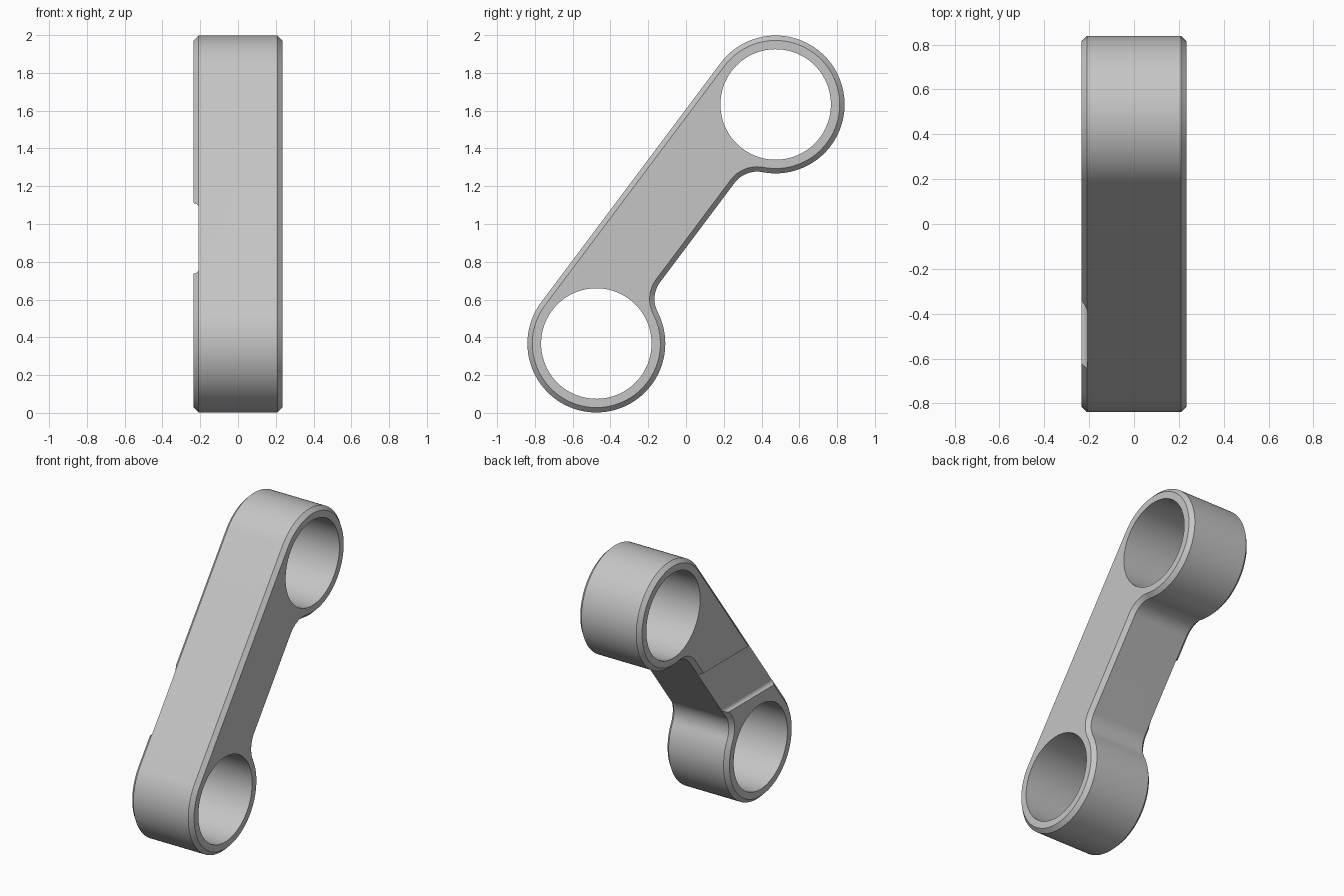
import bpy, bmesh
from math import sin, cos, pi, atan2, sqrt, radians
from mathutils import Vector

if "Cube" in bpy.data.objects:
    bpy.data.objects.remove(bpy.data.objects["Cube"])

HALF_SPAN = 0.791      # half the distance between the ring centres
RING, HOLE = 0.365, 0.2925
WEB, FILLET = 0.075, 0.15
HALF_WIDTH, CHAMFER = 0.235, 0.026
ALONG, ACROSS = Vector((0, 0.6, 0.8)), Vector((0, 0.8, -0.6))
MIDDLE = Vector((0, 0, 1))


def place(x, u, v):
    """Point at width x, distance u along the arm and v across it."""
    return MIDDLE + Vector((x, 0, 0)) + ALONG * u + ACROSS * v


def arc(cu, cv, radius, start, end, steps):
    angles = [start + (end - start) * i / steps for i in range(steps + 1)]
    return [(cu + radius * cos(t), cv + radius * sin(t)) for t in angles]


def outline(inset=0):
    """Arm outline: two rings, one tangent edge and one filleted edge."""
    fu, fv = sqrt((RING + FILLET) ** 2 - (WEB + FILLET) ** 2), WEB + FILLET
    turn = atan2(fv, fu)
    half = arc(-HALF_SPAN, 0, RING - inset, 1.5 * pi, turn, 64)
    half += arc(fu - HALF_SPAN, fv, FILLET + inset, pi + turn, 1.5 * pi, 16)[1:]
    return half + [(-u, v) for u, v in reversed(half)]


def loft(name, loops):
    """Closed solid through matching loops of points."""
    bm = bmesh.new()
    rings = [[bm.verts.new(p) for p in loop] for loop in loops]
    for a, b in zip(rings, rings[1:]):
        for i in range(len(a)):
            j = (i + 1) % len(a)
            bm.faces.new((a[i], a[j], b[j], b[i]))
    bm.faces.new(rings[0])
    bm.faces.new(rings[-1])
    bmesh.ops.recalc_face_normals(bm, faces=bm.faces)
    mesh = bpy.data.meshes.new(name)
    bm.to_mesh(mesh)
    bm.free()
    obj = bpy.data.objects.new(name, mesh)
    bpy.context.collection.objects.link(obj)
    return obj


def cut(target, cutter):
    mod = target.modifiers.new("cut", 'BOOLEAN')
    mod.operation, mod.solver, mod.object = 'DIFFERENCE', 'EXACT', cutter
    bpy.context.view_layer.objects.active = target
    bpy.ops.object.modifier_apply(modifier=mod.name)
    bpy.data.objects.remove(cutter)


# Arm body with chamfered outer edges
sections = [(-HALF_WIDTH, CHAMFER), (CHAMFER - HALF_WIDTH, 0),
            (HALF_WIDTH - CHAMFER, 0), (HALF_WIDTH, CHAMFER)]
arm = loft("link_arm", [[place(x, u, v) for u, v in outline(inset)]
                        for x, inset in sections])

# Bores through both rings
for side in (-1, 1):
    circle = arc(side * HALF_SPAN, 0, HOLE, 0, 2 * pi, 96)[:-1]
    cut(arm, loft("bore_cutter", [[place(x, u, v) for u, v in circle]
                                  for x in (-1, 1)]))

# Shallow horizontal recess with rounded corners on the right face
floor, low, high, r = -0.208, 0.738, 1.11, 0.025
corners = arc(floor - r, high - r, r, pi / 2, 0, 5) + arc(floor - r, low + r, r, 0, -pi / 2, 5)
section = [(-0.4, high)] + corners + [(-0.4, low)]
cut(arm, loft("recess_cutter", [[Vector((x, y, z)) for x, z in section]
                                for y in (-1.2, 1.2)]))

# Grey metal
grey = bpy.data.materials.new("light_grey_metal")
grey.use_nodes = True
colour = (0.56, 0.56, 0.56, 1)
grey.diffuse_color = colour
grey.node_tree.nodes["Principled BSDF"].inputs["Base Color"].default_value = colour
arm.data.materials.clear()
arm.data.materials.append(grey)

bpy.ops.object.select_all(action='DESELECT')
arm.select_set(True)
bpy.context.view_layer.objects.active = arm
bpy.ops.object.shade_smooth_by_angle(angle=radians(25))
